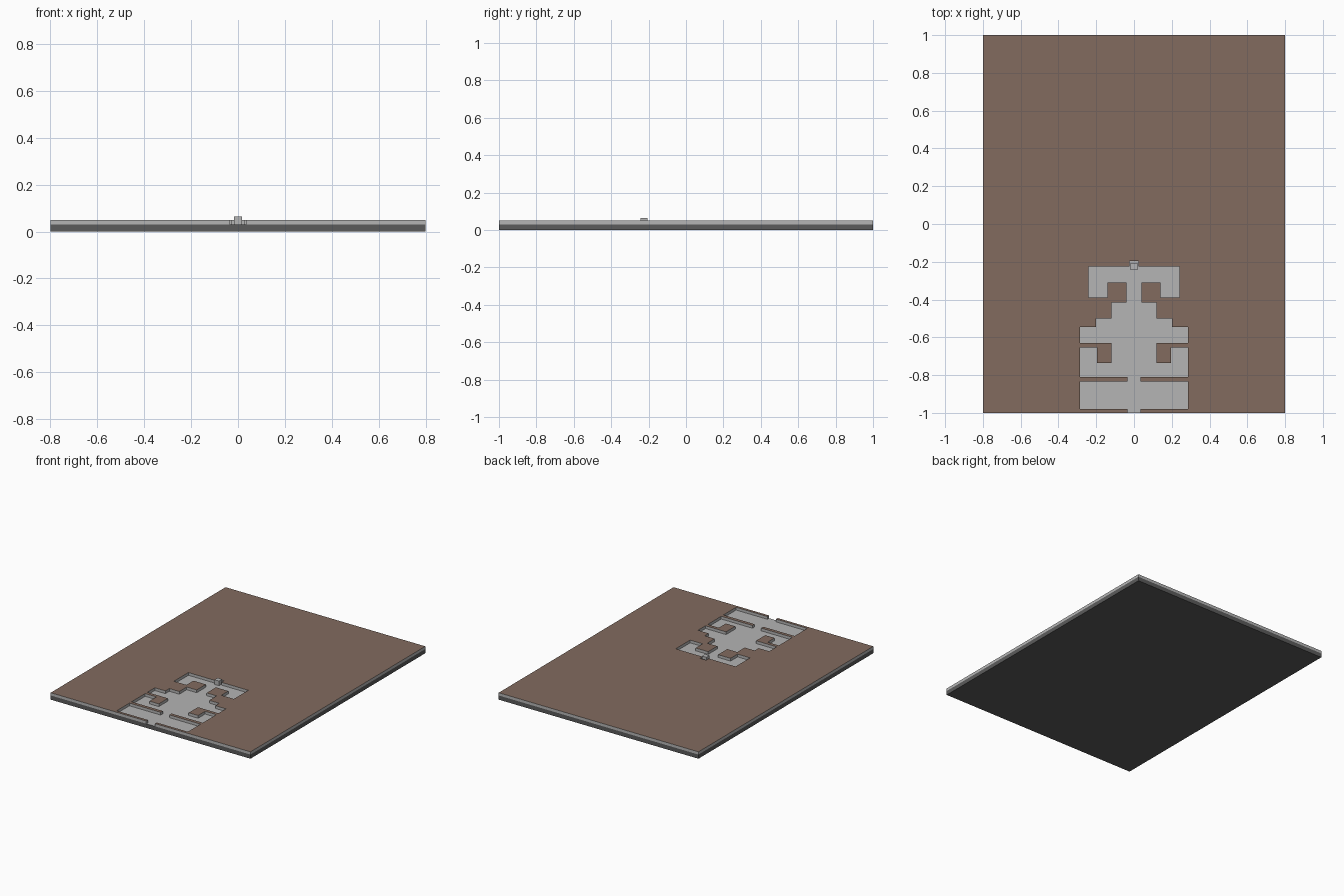
import bpy, bmesh

if "Cube" in bpy.data.objects:
    bpy.data.objects.remove(bpy.data.objects["Cube"])


def material(name, rgb):
    m = bpy.data.materials.new(name)
    m.diffuse_color = (*rgb, 1.0)
    m.use_nodes = True
    m.node_tree.nodes["Principled BSDF"].inputs["Base Color"].default_value = m.diffuse_color
    return m


DARK = material("dark_grey", (0.105, 0.105, 0.105))
GREY = material("light_grey", (0.46, 0.46, 0.46))
BROWN = material("brown", (0.225, 0.147, 0.113))


def finish(bm, name, mats, rule):
    bmesh.ops.recalc_face_normals(bm, faces=bm.faces)
    bm.normal_update()
    for f in bm.faces:
        f.material_index = rule(f)
    me = bpy.data.meshes.new(name)
    bm.to_mesh(me)
    bm.free()
    for m in mats:
        me.materials.append(m)
    ob = bpy.data.objects.new(name, me)
    bpy.context.collection.objects.link(ob)
    return ob


def box(name, x0, x1, y0, y1, z0, z1, mats, rule):
    bm = bmesh.new()
    bmesh.ops.create_cube(bm, size=1)
    for v in bm.verts:
        v.co.x = x1 if v.co.x > 0 else x0
        v.co.y = y1 if v.co.y > 0 else y0
        v.co.z = z1 if v.co.z > 0 else z0
    return finish(bm, name, mats, rule)


FLOOR, TOP = 0.03, 0.05
is_up = lambda f: int(f.normal.z > 0.5)

# base plate: dark, with a light upper face that shows as the recess floor
box("base_plate", -0.8, 0.8, -1, 1, 0, FLOOR, [DARK, GREY], is_up)

# recessed areas, right half (x0, x1, y0, y1); mirrored through abs(x)
RECESS = [
    (0, .025, -.225, -.195),    # peg niche
    (0, .24, -.31, -.225),      # cross bar
    (.14, .24, -.39, -.31),     # bar ends
    (0, .04, -.415, -.31),      # neck
    (0, .12, -.50, -.415),      # stepped body
    (0, .20, -.545, -.50),
    (0, .285, -.63, -.545),
    (0, .12, -.735, -.63),
    (.195, .285, -.735, -.655),
    (0, .285, -.81, -.735),
    (0, .285, -.98, -.835),     # front chamber
    (0, .035, -1, -.81),        # outlet channel
]


def recessed(x, y):
    return any(a < abs(x) < b and c < y < d for a, b, c, d in RECESS)


# cover plate: grid cells outside the recess, merged and extruded upwards
xs = sorted({s * v for r in RECESS for v in r[:2] for s in (-1, 1)} | {-0.8, 0.8})
ys = sorted({v for r in RECESS for v in r[2:]} | {-1, 1})
bm = bmesh.new()
for x0, x1 in zip(xs, xs[1:]):
    for y0, y1 in zip(ys, ys[1:]):
        if not recessed((x0 + x1) / 2, (y0 + y1) / 2):
            bm.faces.new([bm.verts.new((x, y, FLOOR)) for x, y in
                          ((x0, y0), (x1, y0), (x1, y1), (x0, y1))])
bmesh.ops.remove_doubles(bm, verts=bm.verts, dist=1e-5)
ext = bmesh.ops.extrude_face_region(bm, geom=bm.faces[:])
for v in ext["geom"]:
    if isinstance(v, bmesh.types.BMVert):
        v.co.z = TOP
bmesh.ops.recalc_face_normals(bm, faces=bm.faces)
finish(bm, "cover_plate", [GREY, BROWN], is_up)

# peg standing at the head of the recess
box("peg", -.018, .018, -.243, -.207, FLOOR, .064, [GREY], lambda f: 0)
